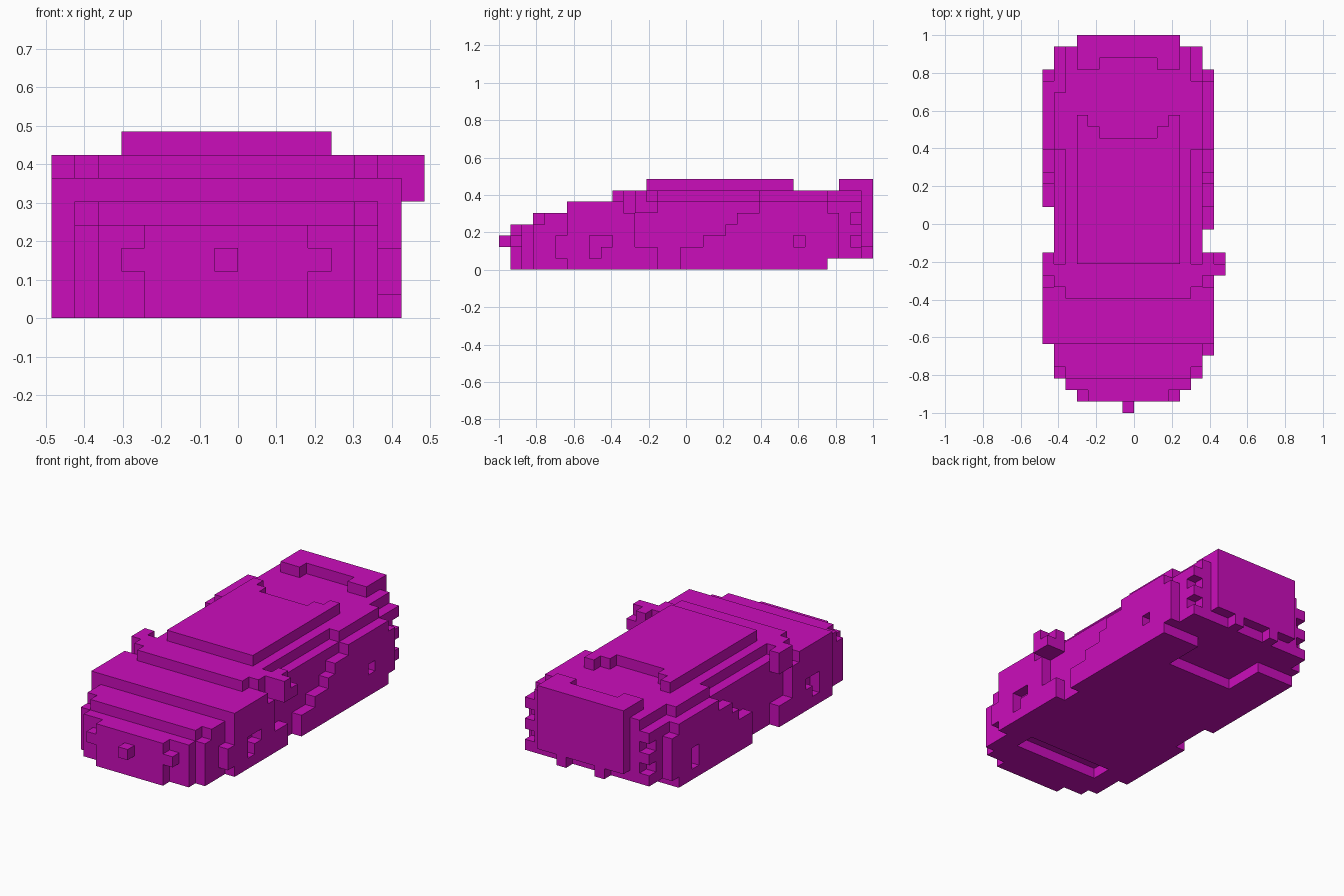
import bpy
import bmesh
import math
from mathutils import Vector

cube = bpy.data.objects.get("Cube")
if cube:
    bpy.data.objects.remove(cube, do_unlink=True)

UNIT = 2 / 33                       # edge of one grid block
ORIGIN = Vector((-8, -16.5, 0))     # grid corner, in blocks
MID = 15                            # low + high column of the mirrored body

paint = bpy.data.materials.new("magenta paint")
COLOUR = (0.60, 0.004, 0.50, 1)
paint.diffuse_color = COLOUR
paint.use_nodes = True
paint.node_tree.nodes["Principled BSDF"].inputs["Base Color"].default_value = COLOUR


def box(x, y, z):
    """Blocks filling half-open ranges on each axis."""
    return {(i, j, k) for i in range(*x) for j in range(*y) for k in range(*z)}


def both(x, y, z):
    """A box and its mirror image across the body's middle."""
    return box(x, y, z) | box((MID - x[1], MID - x[0]), y, z)


parts = {}

# Front end: bumper tapering to a narrow nose, with badge block and lights
parts["front_bumper"] = (box((4, 11), (1, 2), (0, 4)) | box((2, 13), (2, 3), (0, 4))
                         | box((1, 14), (3, 4), (0, 4)))
parts["headlights"] = both((11, 12), (1, 2), (2, 3))
parts["nose_block"] = box((7, 8), (0, 1), (2, 3))

# Main hull, hollowed below for the front slot and the rear recess
hull = box((1, 14), (4, 29), (0, 5)) | box((2, 13), (3, 4), (4, 5))
hull -= box((3, 12), (5, 7), (0, 1))
hull -= box((4, 11), (25, 29), (0, 1))
parts["lower_body"] = hull
parts["hood"] = box((0, 15), (6, 11), (5, 6))

# Cabin tiers and roof with a stepped rear edge
parts["cabin"] = box((1, 14), (11, 32), (5, 6)) | box((2, 13), (10, 32), (6, 7))
parts["windscreen_pillars"] = both((13, 14), (11, 13), (6, 7))
parts["rear_shoulders"] = (box((13, 14), (23, 29), (6, 7)) | box((1, 2), (23, 28), (6, 7))
                           | both((14, 15), (23, 29), (5, 6)))
parts["roof"] = (box((3, 12), (13, 24), (7, 8)) | both((10, 12), (24, 25), (7, 8))
                 | both((11, 12), (25, 26), (7, 8)))

# Front fenders with L-shaped hub notches
fender = both((14, 15), (6, 12), (0, 5)) | both((14, 15), (12, 14), (0, 2))
fender |= box((14, 15), (5, 6), (1, 3))
fender -= both((14, 15), (8, 9), (1, 3)) | both((14, 15), (9, 10), (2, 3))
parts["front_fenders"] = fender

# Rear fenders climbing in steps
fender = box((14, 15), (16, 18), (0, 2))
for start, height in ((18, 3), (20, 4), (21, 5)):
    fender |= both((14, 15), (start, 29), (0, height))
fender |= both((14, 15), (29, 30), (1, 5))
fender -= both((14, 15), (26, 27), (2, 3)) | box((0, 1), (26, 27), (1, 2))
parts["rear_fenders"] = fender

# Tail with notched corners, back panel, exhausts and spoiler
tail = box((1, 14), (29, 32), (1, 5))
for level in (2, 4):
    tail -= both((13, 14), (31, 32), (level, level + 1))
parts["tail"] = tail
parts["back_panel"] = box((3, 12), (32, 33), (2, 7))
parts["exhausts"] = both((9, 10), (32, 33), (1, 2))
parts["spoiler"] = box((3, 12), (31, 33), (7, 8)) | both((10, 12), (30, 31), (7, 8))

# Side mirrors
parts["left_mirror"] = box((14, 16), (12, 14), (5, 7)) - {(15, 13, 6)}
parts["right_mirror"] = box((0, 1), (12, 14), (5, 7))

solid = set().union(*parts.values())


def build(name, cells):
    """Skin the outside faces of a part, skipping those hidden by neighbours."""
    bm = bmesh.new()
    corners = {}

    def vert(p):
        key = tuple(round(c) for c in p)
        if key not in corners:
            corners[key] = bm.verts.new((Vector(key) + ORIGIN) * UNIT)
        return corners[key]

    for cell in sorted(cells):
        for axis in range(3):
            for side in (0, 1):
                step = Vector((0, 0, 0))
                step[axis] = 2 * side - 1
                if tuple(int(c + s) for c, s in zip(cell, step)) in solid:
                    continue
                u, v = Vector((0, 0, 0)), Vector((0, 0, 0))
                u[(axis + 1) % 3] = 1
                v[(axis + 2) % 3] = 1
                base = Vector(cell)
                base[axis] += side
                quad = [base, base + u, base + u + v, base + v]
                if not side:
                    quad.reverse()
                bm.faces.new([vert(p) for p in quad])
    bmesh.ops.dissolve_limit(bm, angle_limit=math.radians(1),
                             verts=bm.verts, edges=bm.edges)
    mesh = bpy.data.meshes.new(name)
    bm.to_mesh(mesh)
    bm.free()
    mesh.materials.append(paint)
    bpy.context.collection.objects.link(bpy.data.objects.new(name, mesh))


for name, cells in parts.items():
    build(name, cells)
